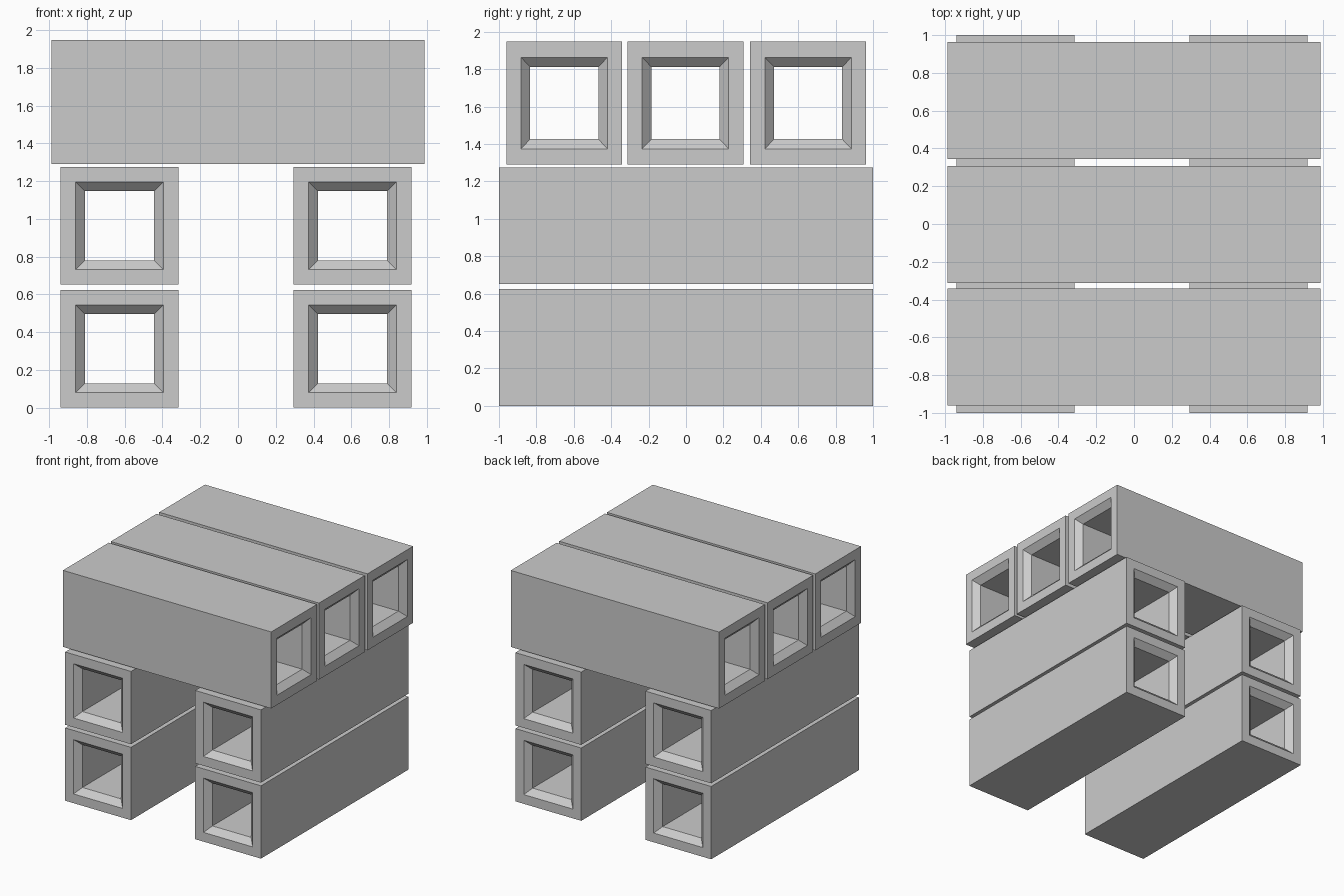
import bpy, bmesh
from mathutils import Vector

if "Cube" in bpy.data.objects:
    bpy.data.objects.remove(bpy.data.objects["Cube"])


def beam(name, center, length, width, height, along):
    """Hollow square beam with chamfered openings at both ends."""
    bm = bmesh.new()
    half, chamfer = length / 2, 0.05
    # cross-section loops: (fraction of outer size, position along the beam)
    stations = [(1.0, -half), (0.746, -half), (0.587, -half + chamfer),
                (0.587, half - chamfer), (0.746, half), (1.0, half)]
    loops = []
    for scale, t in stations:
        loop = []
        for su, sv in ((-1, -1), (1, -1), (1, 1), (-1, 1)):
            u, v = su * scale * width / 2, sv * scale * height / 2
            p = (u, t, v) if along == 'Y' else (t, u, v)
            loop.append(bm.verts.new(Vector(center) + Vector(p)))
        loops.append(loop)
    for a, b in zip(loops, loops[1:] + loops[:1]):
        for i in range(4):
            j = (i + 1) % 4
            bm.faces.new((a[i], a[j], b[j], b[i]))
    bmesh.ops.recalc_face_normals(bm, faces=bm.faces)
    mesh = bpy.data.meshes.new(name)
    bm.to_mesh(mesh)
    bm.free()
    bpy.context.collection.objects.link(bpy.data.objects.new(name, mesh))


# Two stacked beams on each side, running front to back
for side, x in (("left", -0.627), ("right", 0.606)):
    for level, z in (("lower", 0.312), ("upper", 0.963)):
        beam(f"{side}_{level}_beam", (x, 0, z), 2.0, 0.624, 0.624, 'Y')

# Three beams across the top, running left to right
for label, y in (("front", -0.651), ("middle", -0.003), ("back", 0.653)):
    beam(f"{label}_top_beam", (0, y, 1.619), 1.975, 0.62, 0.656, 'X')
